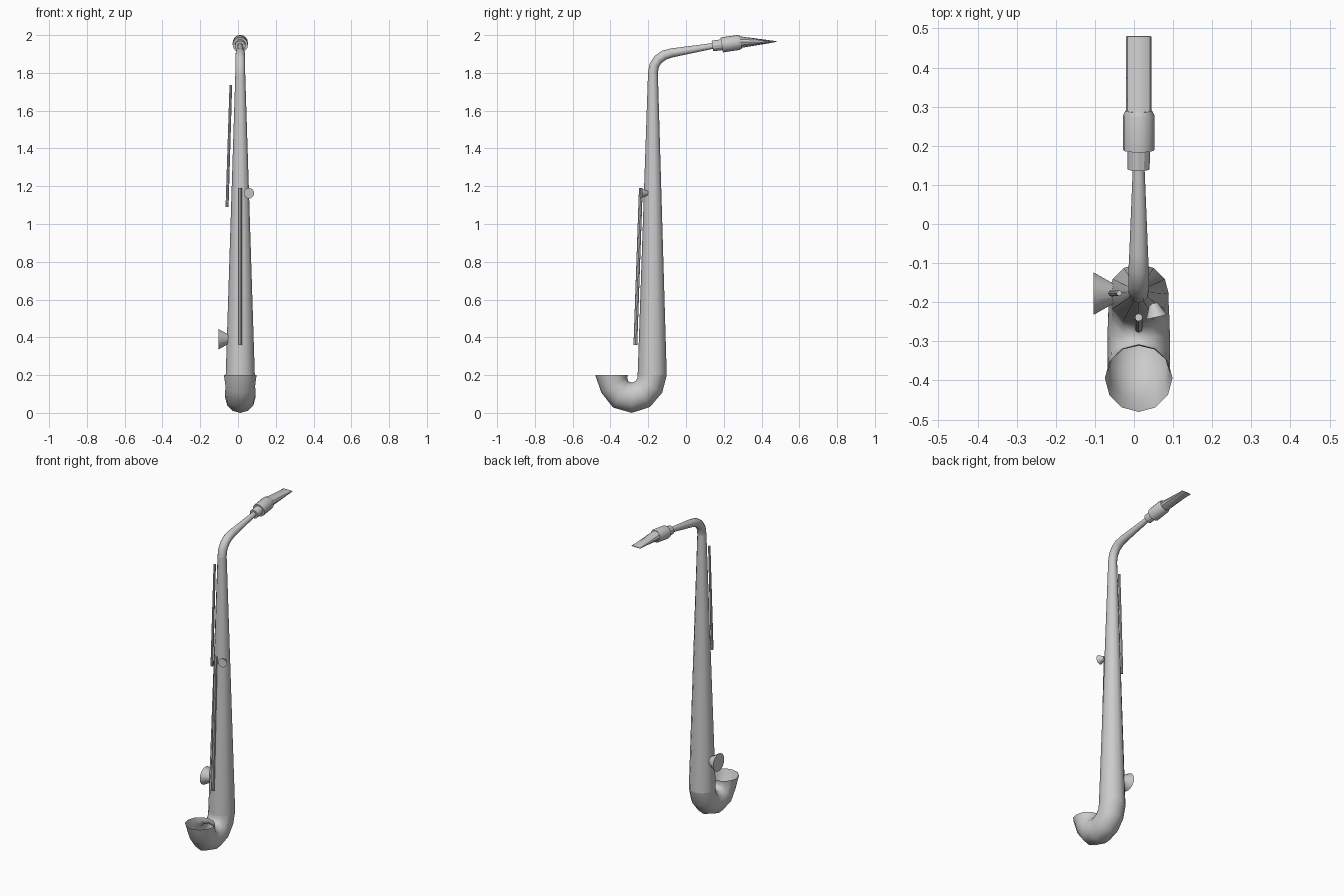
import bpy, bmesh
from math import sin, cos, pi, radians
from mathutils import Vector

if "Cube" in bpy.data.objects:
    bpy.data.objects.remove(bpy.data.objects["Cube"])

CX = 0.012   # centre line of the instrument


def loft(name, rings, sides=12, caps=(False, False), angle=40):
    """Skin rings of (centre, side axis, up axis); axes carry the radii."""
    bm = bmesh.new()
    loops = []
    for c, u, v in rings:
        c, u, v = Vector(c), Vector(u), Vector(v)
        loops.append([bm.verts.new(c + u * cos(2 * pi * i / sides) + v * sin(2 * pi * i / sides))
                      for i in range(sides)])
    for a, b in zip(loops, loops[1:]):
        for i in range(sides):
            j = (i + 1) % sides
            bm.faces.new((a[i], a[j], b[j], b[i]))
    if caps[0]:
        bm.faces.new(loops[0][::-1])
    if caps[1]:
        bm.faces.new(loops[-1])
    bmesh.ops.recalc_face_normals(bm, faces=bm.faces)
    me = bpy.data.meshes.new(name)
    bm.to_mesh(me)
    bm.free()
    ob = bpy.data.objects.new(name, me)
    bpy.context.collection.objects.link(ob)
    bpy.ops.object.select_all(action='DESELECT')
    ob.select_set(True)
    bpy.context.view_layer.objects.active = ob
    bpy.ops.object.shade_smooth_by_angle(angle=radians(angle))
    return ob


def yz_ring(y, z, tilt, rx, rn=None):
    """Ring in the side plane; tilt is the path direction in degrees from +y."""
    rn = rx if rn is None else rn
    t = radians(tilt)
    return (CX, y, z), (rx, 0, 0), (0, -sin(t) * rn, cos(t) * rn)


def rod(name, p, q, r0, r1, sides=8):
    """Straight round bar or cone between two points."""
    p, q = Vector(p), Vector(q)
    d = (q - p).normalized()
    u = d.orthogonal().normalized()
    v = d.cross(u)
    return loft(name, [(p, u * r0, v * r0), (q, u * r1, v * r1)], sides, (True, True))


# tapered body tube
loft("body_tube", [yz_ring(-0.179, 0.2, 90, 0.077), yz_ring(-0.175, 1.8, 90, 0.026)])

# U-shaped bow flaring into the open bell: (path radius, tube radius)
bow = [(0.108, 0.077), (0.110, 0.076), (0.116, 0.078), (0.120, 0.080),
       (0.118, 0.080), (0.107, 0.079), (0.107, 0.0865)]
rings = []
for i, (R, r) in enumerate(bow):
    a = pi * i / (len(bow) - 1)
    d = Vector((0, cos(a), -sin(a)))
    rings.append((Vector((CX, -0.287, 0.2)) + d * R, (r, 0, 0), d * r))
loft("bow_and_bell", rings, angle=60)

# curved neck
loft("neck", [yz_ring(*p) for p in (
    (-0.175, 1.80, 90, 0.026), (-0.168, 1.84, 72, 0.026), (-0.147, 1.872, 50, 0.026),
    (-0.115, 1.894, 28, 0.026), (-0.075, 1.906, 14, 0.024), (0.145, 1.943, 9, 0.015))], angle=60)

# mouthpiece: cork, barrel and flattened beak
loft("mouthpiece_cork", [yz_ring(0.140, 1.942, 9, 0.028), yz_ring(0.195, 1.950, 9, 0.029)],
     caps=(True, True), angle=20)
loft("mouthpiece_barrel", [yz_ring(0.189, 1.948, 9, 0.040), yz_ring(0.278, 1.961, 9, 0.040),
                           yz_ring(0.290, 1.963, 9, 0.034)], sides=16, caps=(True, True))
loft("mouthpiece_beak", [yz_ring(0.288, 1.963, 9, 0.033, 0.031),
                         yz_ring(0.480, 1.966, 9, 0.033, 0.002)],
     caps=(True, True), angle=20)

# key rods
rod("front_key_rod", (CX, -0.268, 0.36), (CX, -0.239, 1.19), 0.010, 0.010)
rod("side_key_rod", (-0.058, -0.177, 1.09), (-0.038, -0.177, 1.735), 0.008, 0.007)

# flared key cups
rod("side_key_cup", (-0.045, -0.178, 0.39), (-0.103, -0.178, 0.39), 0.022, 0.056, 12)
rod("front_key_cup", (0.050, -0.203, 1.163), (0.058, -0.238, 1.163), 0.011, 0.028, 12)
